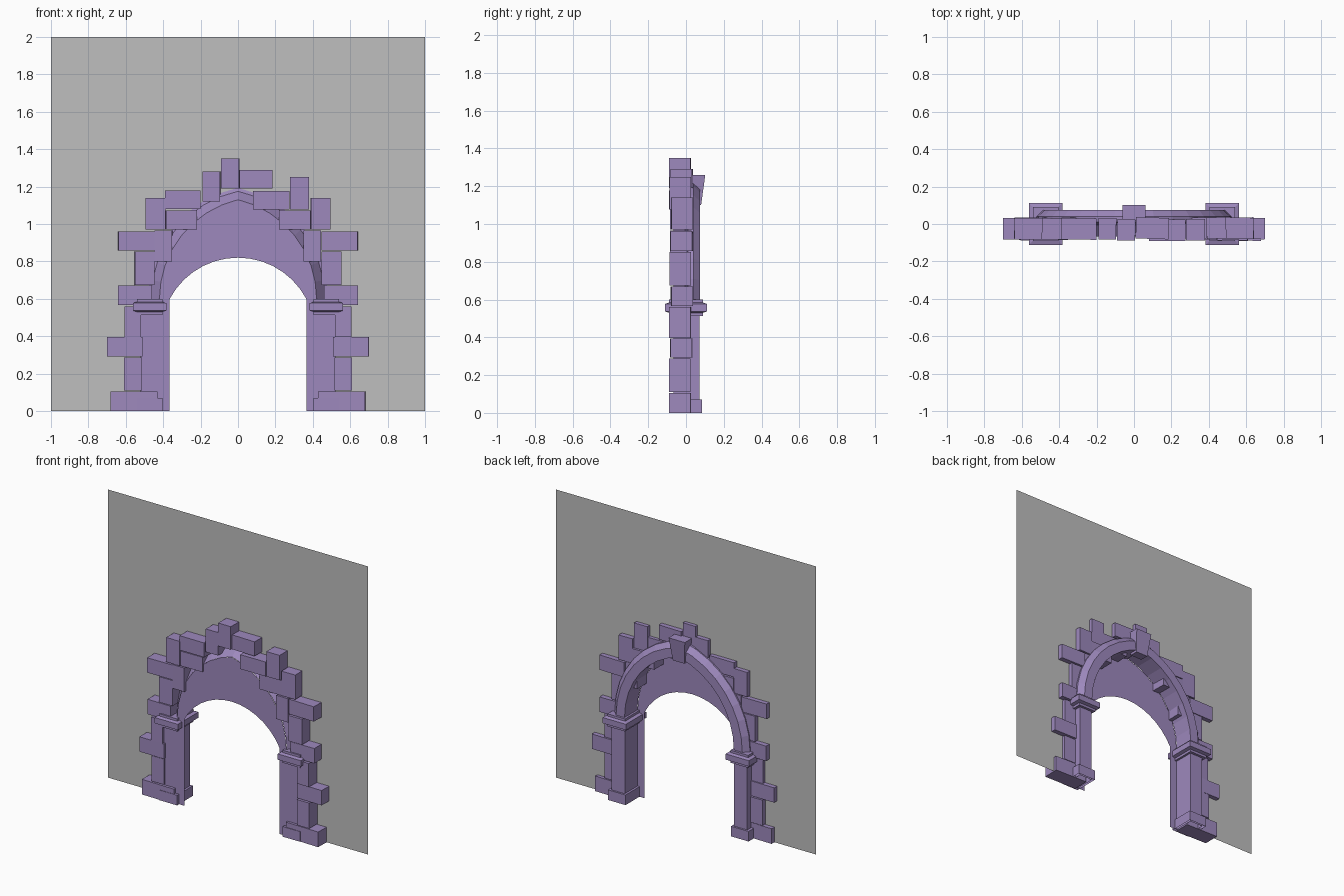
import bpy, bmesh, math, random
from mathutils import Matrix, Vector

random.seed(4)
if "Cube" in bpy.data.objects:
    bpy.data.objects.remove(bpy.data.objects["Cube"], do_unlink=True)


def material(name, rgb):
    m = bpy.data.materials.new(name)
    m.use_nodes = True
    m.diffuse_color = (*rgb, 1)
    bsdf = next(n for n in m.node_tree.nodes if n.type == "BSDF_PRINCIPLED")
    bsdf.inputs["Base Color"].default_value = (*rgb, 1)
    bsdf.inputs["Roughness"].default_value = 0.9
    return m


STONE = material("purple stone", (0.34, 0.25, 0.51))
PLASTER = material("grey plaster", (0.52, 0.52, 0.52))
SPRING = 0.6  # height where the arch leaves the piers


def finish(name, bm, mat, fix_normals=True):
    if fix_normals:
        bmesh.ops.recalc_face_normals(bm, faces=bm.faces)
    mesh = bpy.data.meshes.new(name)
    bm.to_mesh(mesh)
    bm.free()
    mesh.materials.append(mat)
    obj = bpy.data.objects.new(name, mesh)
    bpy.context.collection.objects.link(obj)
    return obj


def box(name, x, y, z, yaw=0, open_bottom=False):
    bm = bmesh.new()
    size = [r[1] - r[0] for r in (x, y, z)]
    centre = Vector([sum(r) / 2 for r in (x, y, z)])
    place = Matrix.Translation(centre) @ Matrix.Rotation(yaw, 4, "Z")
    bmesh.ops.create_cube(bm, size=1, matrix=place @ Matrix.Diagonal((*size, 1)))
    if open_bottom:
        bm.normal_update()
        low = [f for f in bm.faces if f.normal.z < -0.9]
        bmesh.ops.delete(bm, geom=low, context="FACES")
    return finish(name, bm, STONE, False)


def loft(name, rings, cap=True):
    """Skin a list of closed rings with equal point counts."""
    bm = bmesh.new()
    loops = [[bm.verts.new(p) for p in ring] for ring in rings]
    for a, b in zip(loops, loops[1:]):
        for i in range(len(a)):
            j = (i + 1) % len(a)
            bm.faces.new((a[i], a[j], b[j], b[i]))
    if cap:
        bm.faces.new(loops[0])
        bm.faces.new(loops[-1])
    return finish(name, bm, STONE)


def sheet(name, outline, y, mat):
    bm = bmesh.new()
    bm.faces.new([bm.verts.new((x, y, z)) for x, z in outline])
    bm.normal_update()
    if bm.faces[:][0].normal.y > 0:
        bmesh.ops.reverse_faces(bm, faces=bm.faces)
    return finish(name, bm, mat, False)


def pointed(half, rise, n=8):
    """Pointed arch outline from the +x spring over the tip to the -x spring."""
    r = (half * half + rise * rise) / (2 * half)
    end = math.asin(rise / r)
    side = [(r * math.cos(end * i / n) - r + half, SPRING + r * math.sin(end * i / n))
            for i in range(n + 1)]
    return side + [(-x, z) for x, z in reversed(side[:-1])]


def round_arch(half, rise, n=14):
    r = (half * half + rise * rise) / (2 * rise)
    a = math.asin(half / r)
    return [(r * math.sin(a - 2 * a * i / n), SPRING + rise - r + r * math.cos(a - 2 * a * i / n))
            for i in range(n + 1)]


# Plaster wall with the archway notched out of it
wall = [(1, 0), (1, 2), (-1, 2), (-1, 0), (-0.46, 0)]
wall += pointed(0.46, 0.585)[::-1] + [(0.46, 0)]
sheet("wall", wall, 0, PLASTER)

# Front panel: pointed outside, rounded opening inside
panel = [(0.52, 0), (0.52, SPRING)] + pointed(0.42, 0.53)
panel += [(-0.52, SPRING), (-0.52, 0), (-0.365, 0)]
panel += round_arch(0.365, 0.22)[::-1] + [(0.365, 0)]
sheet("front_panel", panel, -0.068, STONE)

# Arch moulding: cross-section of (offset outward, depth) swept along the arch
section = [(0, -0.066), (0.045, -0.005), (0.1, 0.01), (0.1, 0.04), (0.065, 0.075), (0, 0.075)]
paths = [[(x, y, z) for x, z in pointed(0.42 + o, 0.53 + o)] for o, y in section]
loft("arch_moulding", list(zip(*paths)))


# Keystone leaning out from the back of the arch
def key_ring(half, z, depth):
    return [(-half, 0.02, z), (half, 0.02, z), (half, depth, z), (-half, depth, z)]


loft("keystone", [key_ring(0.045, 1.1, 0.08), key_ring(0.062, 1.26, 0.102)])


# Pier parts on both sides
def capital_ring(grow, z):
    cx, hx, hy = 0.4725, 0.0675 + grow, 0.09 + grow
    return [(cx + sx * hx, sy * hy, z) for sx, sy in ((-1, -1), (1, -1), (1, 1), (-1, 1))]


CAPITAL = [(0, 0.513), (0, 0.53), (0.022, 0.537), (0.022, 0.577), (0, 0.584), (0, 0.6)]
for side, s in (("left", 1), ("right", -1)):
    def span(a, b):
        return sorted((s * a, s * b))
    box(side + "_column", span(0.42, 0.52), (-0.067, 0.072), (0, 0.53), open_bottom=True)
    box(side + "_base", span(0.405, 0.54), (-0.09, 0.085), (0, 0.07), open_bottom=True)
    rings = [[(s * x, y, z) for x, y, z in capital_ring(g, z)] for g, z in CAPITAL]
    loft(side + "_capital", rings)


# Rough blocks around the archway: inner x, outer x, bottom, top
def block(name, a, b, low, high):
    shift = random.uniform(-0.008, 0.006)
    yaw = random.uniform(-0.03, 0.03)
    box(name, sorted((a, b)), (-0.083 + shift, 0.031 + shift), (low, high), yaw)


SIDE_BLOCKS = [
    (0.43, 0.68, 0, 0.105), (0.515, 0.61, 0.11, 0.287), (0.51, 0.7, 0.292, 0.395),
    (0.52, 0.607, 0.397, 0.56), (0.46, 0.64, 0.566, 0.67), (0.447, 0.552, 0.675, 0.852),
    (0.448, 0.64, 0.857, 0.96), (0.352, 0.444, 0.8, 0.965), (0.388, 0.493, 0.97, 1.14),
    (0.22, 0.387, 0.97, 1.073),
]
for i, (a, b, low, high) in enumerate(SIDE_BLOCKS, 1):
    block(f"left_block_{i}", a, b, low, high)
    block(f"right_block_{i}", -a, -b, low, high)

CROWN_BLOCKS = [
    (-0.39, -0.2, 1.08, 1.18), (-0.19, -0.095, 1.12, 1.28), (-0.09, 0.007, 1.19, 1.35),
    (0.01, 0.185, 1.19, 1.29), (0.08, 0.275, 1.077, 1.177), (0.278, 0.38, 1.077, 1.25),
]
for i, row in enumerate(CROWN_BLOCKS, 1):
    block(f"crown_block_{i}", *row)
